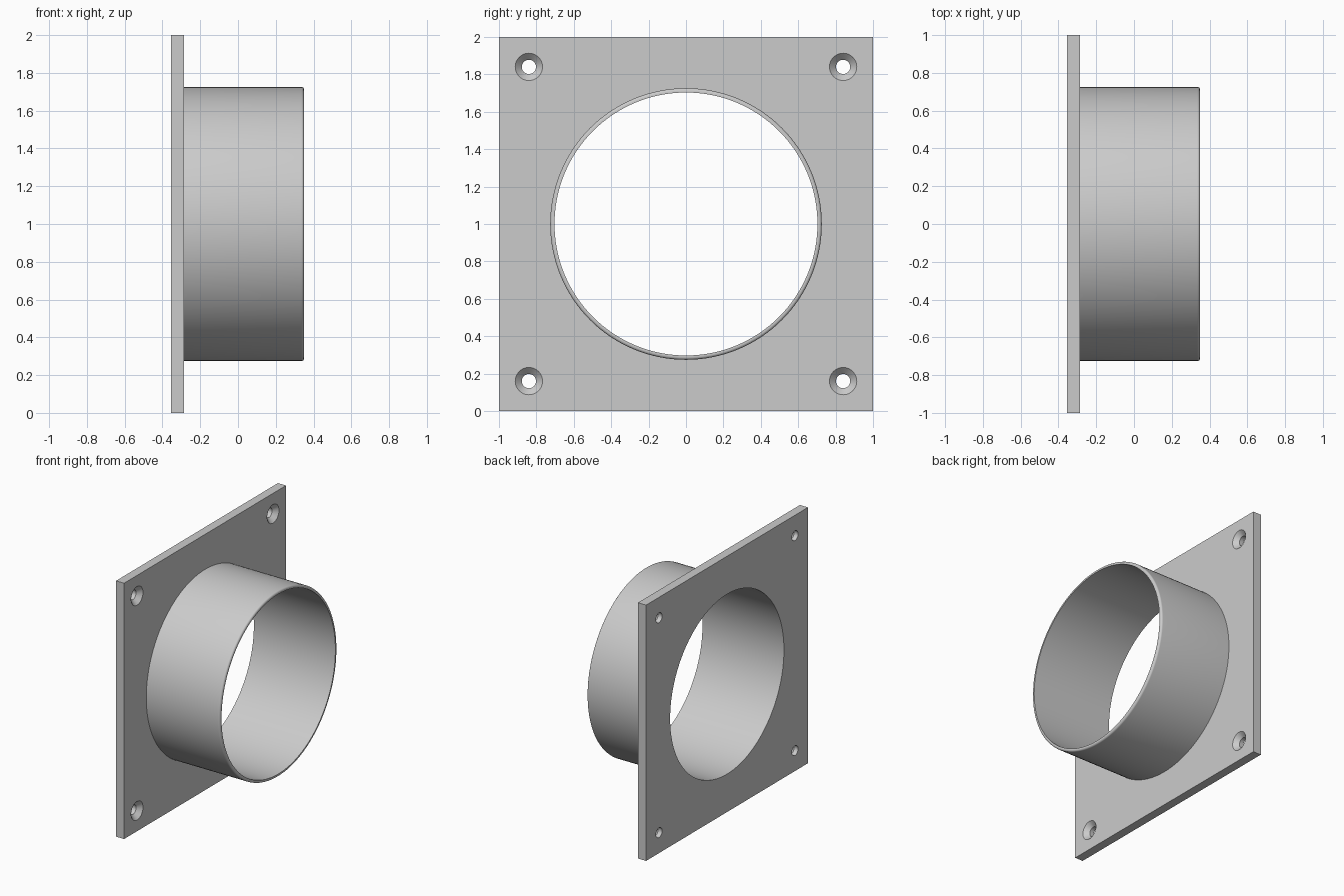
import bpy, bmesh, math
from mathutils import Vector

default = bpy.data.objects.get("Cube")
if default:
    bpy.data.objects.remove(default, do_unlink=True)

grey = bpy.data.materials.new("light grey")
grey.use_nodes = True
grey.diffuse_color = (0.6, 0.6, 0.6, 1)
grey.node_tree.nodes["Principled BSDF"].inputs["Base Color"].default_value = grey.diffuse_color

BACK, FACE, END = -0.355, -0.285, 0.35      # plate back, plate face, pipe end
INNER, OUTER, FILLET = 0.703, 0.726, 0.015  # pipe radii and rim rounding
SEGMENTS = 128
MID = 1.0                                   # height of the pipe axis


def lathe(bm, profile, centre, segments, capped=False):
    """Revolve (x, radius) points about an axis along x."""
    rings = []
    for x, r in profile:
        angles = [2 * math.pi * i / segments for i in range(segments)]
        rings.append([bm.verts.new(Vector((x, r * math.cos(a), r * math.sin(a))) + centre)
                      for a in angles])
    for a, b in zip(rings, rings[1:]):
        for i in range(segments):
            j = (i + 1) % segments
            bm.faces.new((a[i], a[j], b[j], b[i]))
    if capped:
        bm.faces.new(rings[0])
        bm.faces.new(rings[-1])


def make_object(name, bm):
    bmesh.ops.recalc_face_normals(bm, faces=bm.faces)
    mesh = bpy.data.meshes.new(name)
    bm.to_mesh(mesh)
    bm.free()
    mesh.materials.append(grey)
    obj = bpy.data.objects.new(name, mesh)
    bpy.context.collection.objects.link(obj)
    return obj


def smooth(obj):
    bpy.ops.object.select_all(action='DESELECT')
    obj.select_set(True)
    bpy.context.view_layer.objects.active = obj
    bpy.ops.object.shade_smooth_by_angle(angle=math.radians(30))


# Square mounting plate
bm = bmesh.new()
bmesh.ops.create_cube(bm, size=1)
bmesh.ops.scale(bm, vec=(FACE - BACK, 2, 2), verts=bm.verts)
bmesh.ops.translate(bm, vec=((FACE + BACK) / 2, 0, MID), verts=bm.verts)
plate = make_object("mounting_plate", bm)

# Cutter: main bore and four countersunk screw holes
bm = bmesh.new()
lathe(bm, [(BACK - 0.1, INNER), (FACE + 0.1, INNER)], Vector((0, 0, MID)), SEGMENTS, True)
screw = [(BACK - 0.1, 0.038), (FACE - 0.035, 0.038), (FACE + 0.01, 0.083)]
for y in (-0.84, 0.84):
    for z in (-0.84, 0.84):
        lathe(bm, screw, Vector((0, y, MID + z)), 48, True)
cutter = make_object("hole_cutter", bm)
cutter.hide_render = True

cut = plate.modifiers.new("holes", 'BOOLEAN')
cut.operation = 'DIFFERENCE'
cut.solver = 'EXACT'
cut.object = cutter
bpy.context.view_layer.objects.active = plate
bpy.ops.object.modifier_apply(modifier=cut.name)
bpy.data.objects.remove(cutter, do_unlink=True)
smooth(plate)

# Pipe collar with a rounded outer rim, open where it meets the plate
rim = [(END - FILLET + FILLET * math.cos(a), OUTER - FILLET + FILLET * math.sin(a))
       for a in (math.pi / 2 * i / 6 for i in range(7))]
bm = bmesh.new()
lathe(bm, [(FACE, INNER), (END, INNER)] + rim + [(FACE, OUTER)], Vector((0, 0, MID)), SEGMENTS)
collar = make_object("pipe_collar", bm)
# Point the open shell's normals away from the wall
collar.data.update()
probe = max(collar.data.polygons, key=lambda p: p.center.x)
if probe.normal.x < 0:
    collar.data.flip_normals()
smooth(collar)
